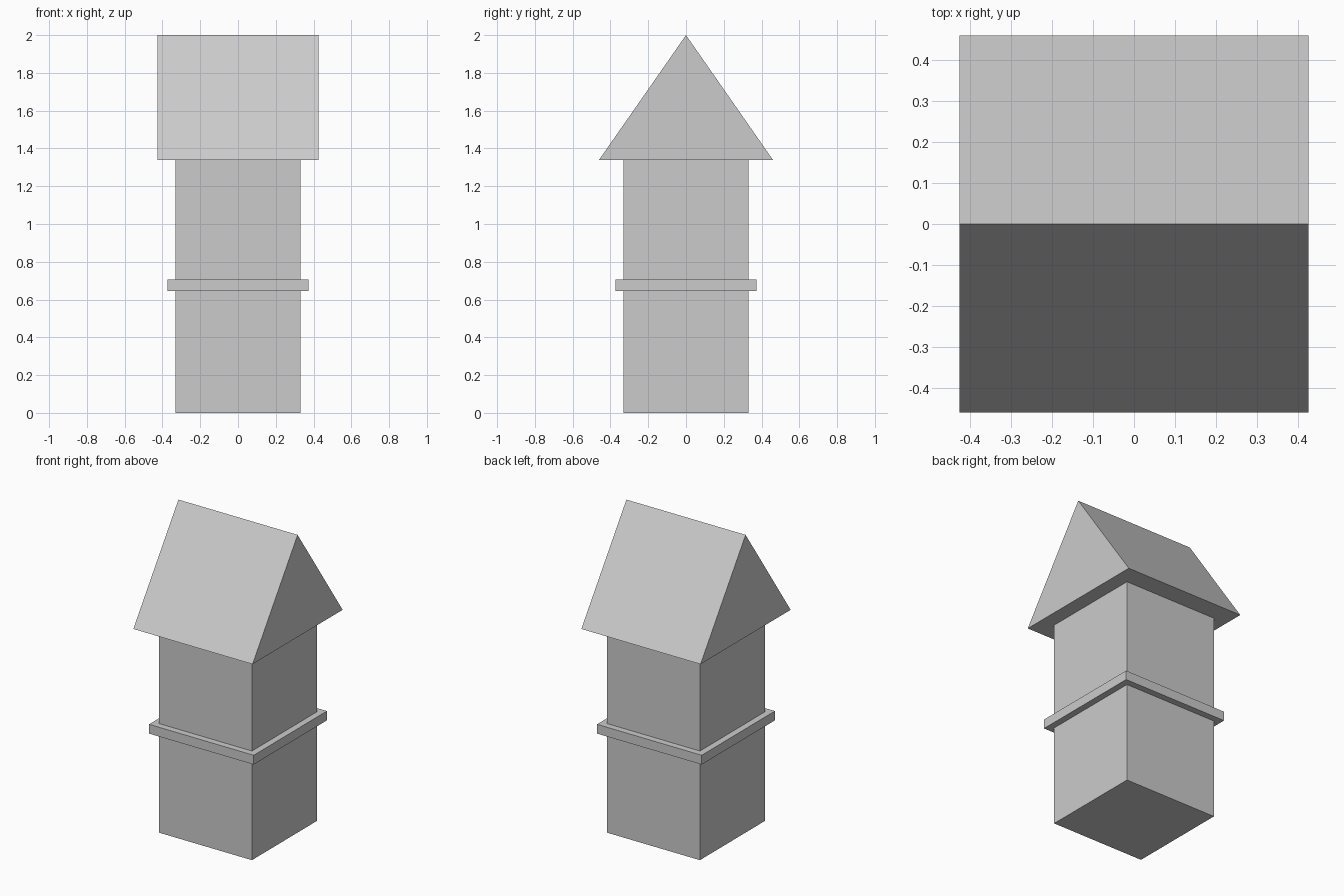
import bpy
import bmesh

if "Cube" in bpy.data.objects:
    bpy.data.objects.remove(bpy.data.objects["Cube"])


def add_object(name, bm):
    bmesh.ops.recalc_face_normals(bm, faces=bm.faces)
    mesh = bpy.data.meshes.new(name)
    bm.to_mesh(mesh)
    bm.free()
    obj = bpy.data.objects.new(name, mesh)
    bpy.context.collection.objects.link(obj)
    return obj


def box(name, half, z0, z1):
    bm = bmesh.new()
    bmesh.ops.create_cube(bm, size=1)
    bmesh.ops.scale(bm, vec=(2 * half, 2 * half, z1 - z0), verts=bm.verts)
    bmesh.ops.translate(bm, vec=(0, 0, (z0 + z1) / 2), verts=bm.verts)
    return add_object(name, bm)


def gable(name, half_x, half_y, z0, z1):
    # triangular profile extruded along x
    bm = bmesh.new()
    profile = [(-half_y, z0), (half_y, z0), (0, z1)]
    face = bm.faces.new([bm.verts.new((-half_x, y, z)) for y, z in profile])
    ext = bmesh.ops.extrude_face_region(bm, geom=[face], use_keep_orig=True)
    moved = [g for g in ext["geom"] if isinstance(g, bmesh.types.BMVert)]
    bmesh.ops.translate(bm, vec=(2 * half_x, 0, 0), verts=moved)
    return add_object(name, bm)


# Square tower body
box("tower_body", 0.332, 0, 1.34)
# Ledge between the storeys
box("floor_band", 0.374, 0.645, 0.705)
# Gabled roof with overhang
gable("gable_roof", 0.426, 0.46, 1.34, 2.0)
